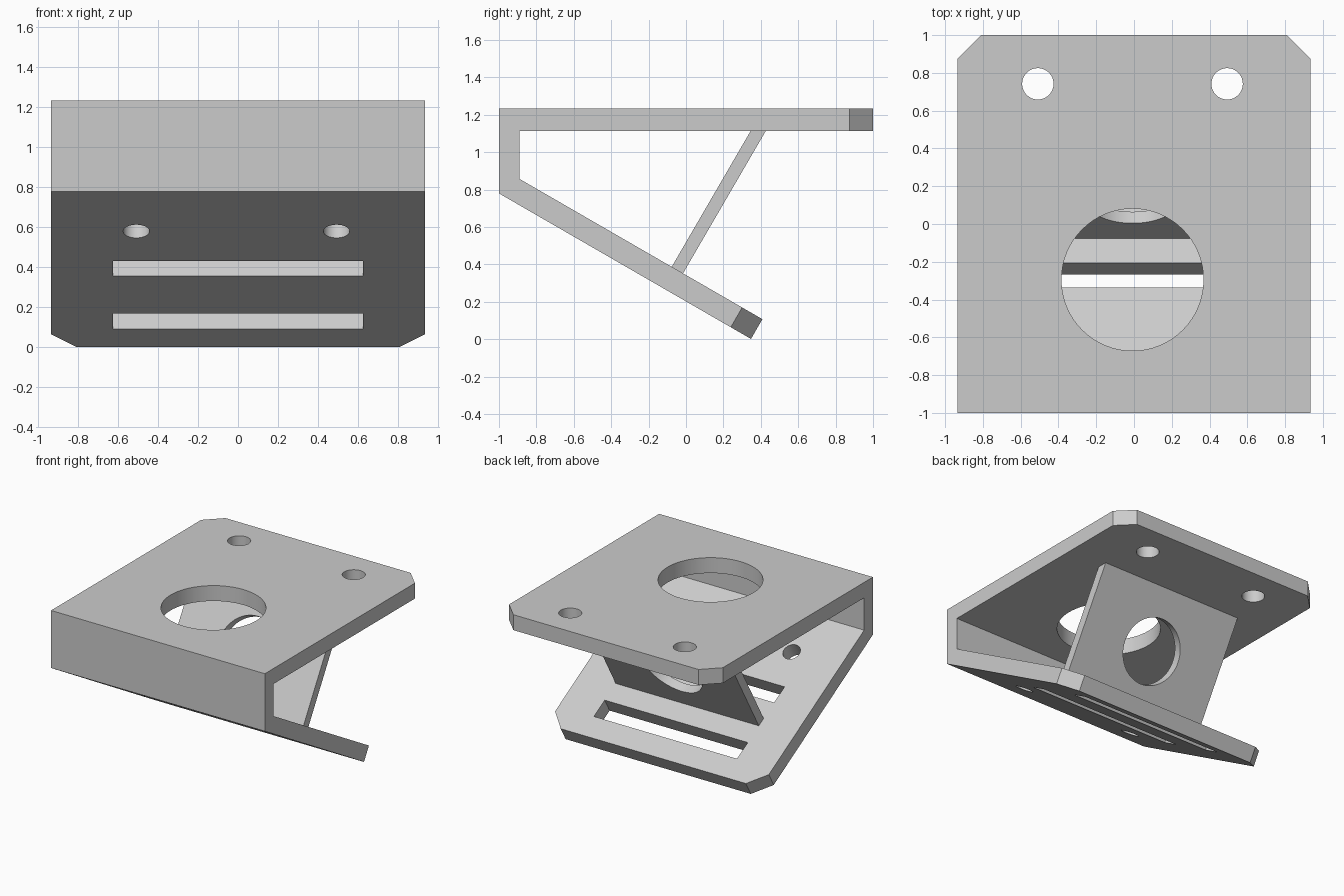
import bpy, bmesh
from math import radians, cos, sin
from mathutils import Matrix, Vector

if "Cube" in bpy.data.objects:
    bpy.data.objects.remove(bpy.data.objects["Cube"])

W = 0.935            # half width of the bracket
T = 0.122            # plate thickness
L = 1.556            # length of the sloped plate
HX = -0.008          # centre line of the round holes
# frame of the sloped plate: local y runs down the slope, local z through it
SLOPE = Matrix.Translation((0, -1, 0.78)) @ Matrix.Rotation(radians(-30), 4, 'X')
FLAT = Matrix.Translation((0, 0, 1.174))


def slope_yz(s, n):
    p = SLOPE @ Vector((0, s, n))
    return p.y, p.z


def add_object(name, bm):
    bmesh.ops.recalc_face_normals(bm, faces=bm.faces)
    me = bpy.data.meshes.new(name)
    bm.to_mesh(me)
    bm.free()
    ob = bpy.data.objects.new(name, me)
    bpy.context.collection.objects.link(ob)
    return ob


def extrude_profile(name, pts, half, ends=(), chamfer=0.125):
    """Extrude a y/z profile along x; chamfer the corners of the given ends."""
    bm = bmesh.new()
    left = [bm.verts.new((-half, y, z)) for y, z in pts]
    right = [bm.verts.new((half, y, z)) for y, z in pts]
    bm.faces.new(left)
    bm.faces.new(right[::-1])
    n = len(pts)
    for i in range(n):
        j = (i + 1) % n
        bm.faces.new((left[i], left[j], right[j], right[i]))
    edges = [bm.edges.get((side[a], side[b])) for a, b in ends for side in (left, right)]
    if edges:
        bmesh.ops.bevel(bm, geom=edges, offset=chamfer, segments=1, affect='EDGES')
    return add_object(name, bm)


def cylinder(matrix, r, depth=0.4, sides=64):
    bm = bmesh.new()
    bmesh.ops.create_cone(bm, cap_ends=True, segments=sides, radius1=r, radius2=r,
                          depth=depth, matrix=matrix)
    return add_object("hole_cutter", bm)


def box(matrix, size):
    bm = bmesh.new()
    bmesh.ops.create_cube(bm, size=1, matrix=matrix @ Matrix.Diagonal((*size, 1)))
    return add_object("slot_cutter", bm)


def cut(ob, cutters):
    for c in cutters:
        c.hide_render = True
        m = ob.modifiers.new("cut", 'BOOLEAN')
        m.operation = 'DIFFERENCE'
        m.solver = 'EXACT'
        m.object = c
    bpy.ops.object.select_all(action='DESELECT')
    bpy.context.view_layer.objects.active = ob
    ob.select_set(True)
    for m in list(ob.modifiers):
        bpy.ops.object.modifier_apply(modifier=m.name)
    bpy.ops.object.shade_smooth_by_angle(angle=radians(30))
    for c in cutters:
        bpy.data.objects.remove(c)


# bent bracket: top plate, front wall and sloped plate in one profile
wall_s = (0.11 - T * sin(radians(30))) / cos(radians(30))
profile = [(1, 1.235), (-1, 1.235), (-1, 0.78), slope_yz(L, 0), slope_yz(L, T),
           slope_yz(wall_s, T), (-0.89, 1.113), (1, 1.113)]
bracket = extrude_profile("bracket", profile, W, ends=((7, 0), (3, 4)))

# large opening and mounting holes, then small holes and strap slots on the slope
cutters = [cylinder(FLAT @ Matrix.Translation((HX, -0.295, 0)), 0.376, 0.2)]
for side in (-1, 1):
    x = HX + side * 0.501
    cutters.append(cylinder(FLAT @ Matrix.Translation((x, 0.742, 0)), 0.083, 0.2))
    cutters.append(cylinder(SLOPE @ Matrix.Translation((x, 0.40, T / 2)), 0.066, 0.2))
for s0, s1 in ((0.695, 0.845), (1.225, 1.38)):
    cutters.append(box(SLOPE @ Matrix.Translation((0, (s0 + s1) / 2, T / 2)),
                       (1.252, s1 - s0, 0.2)))
cut(bracket, cutters)

# support web standing square on the slope, with a round opening
web = extrude_profile("support_web", [slope_yz(0.996, T), slope_yz(1.066, T),
                                      (0.426, 1.113), (0.345, 1.113)], 0.626)
cut(web, [cylinder(SLOPE @ Matrix.Translation((HX, 1.031, T + 0.41))
                   @ Matrix.Rotation(radians(90), 4, 'X'), 0.25)])
